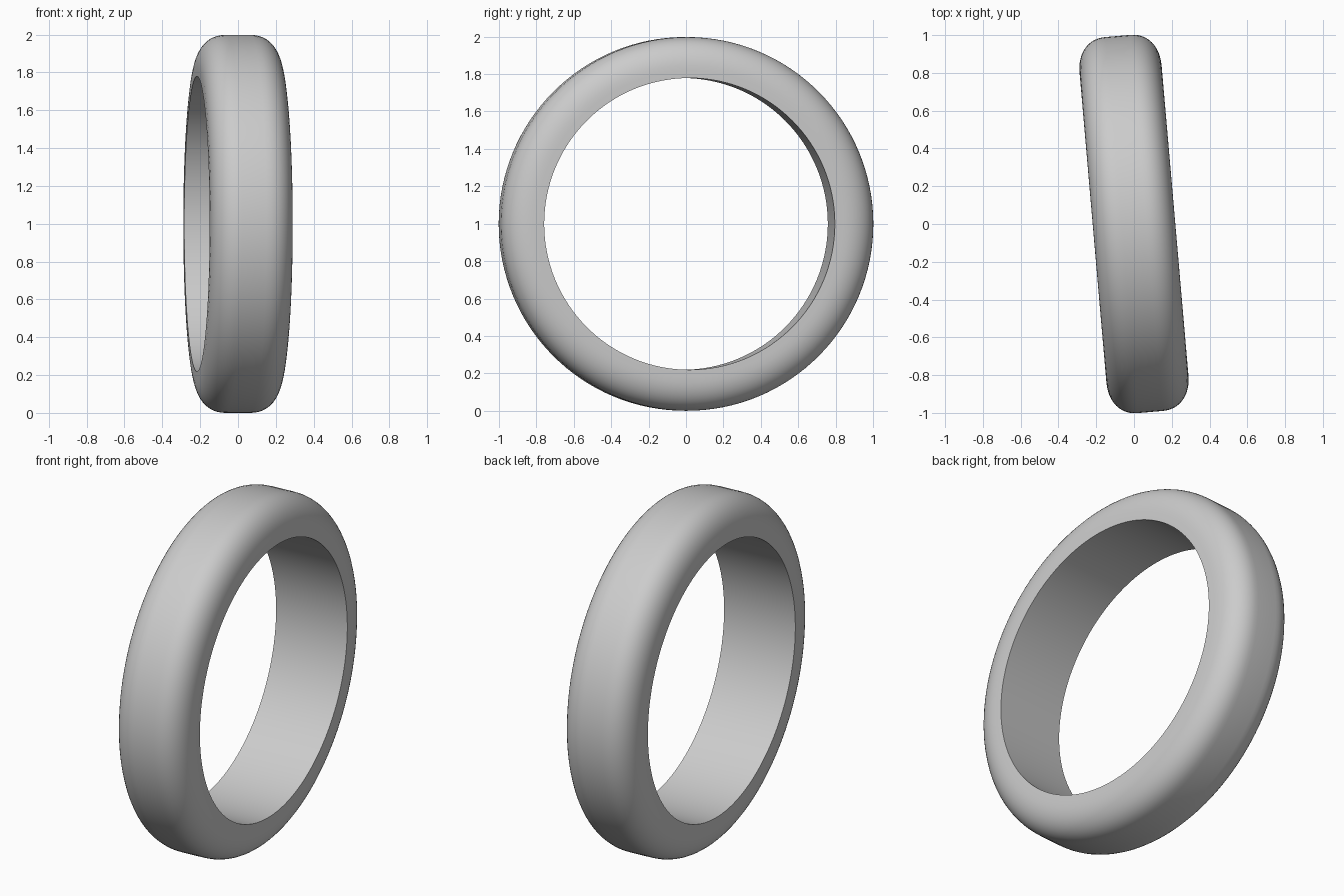
import bpy, bmesh, math
from mathutils import Matrix

cube = bpy.data.objects.get("Cube")
if cube:
    bpy.data.objects.remove(cube, do_unlink=True)

OUTER, INNER, HALF = 0.999, 0.78, 0.218   # radii and half width
CROWN, SHOULDER = 0.065, 0.82             # flat half width, radius where side starts
ROUND, POWER = 12, 2.2
SEGMENTS = 128
TURN = math.radians(4.95)


def corner():
    # Soft superelliptic shoulder, from flat side to crown, as (x, radius)
    points = []
    for i in range(ROUND + 1):
        a = math.pi / 2 * i / ROUND
        points.append((CROWN + (HALF - CROWN) * math.cos(a) ** (2 / POWER),
                       SHOULDER + (OUTER - SHOULDER) * math.sin(a) ** (2 / POWER)))
    return points


# Closed band cross-section, mirrored across its middle
half = [(HALF, INNER)] + corner()
profile = half + [(-x, r) for x, r in reversed(half)]

# Revolve the cross-section around the x axis
bm = bmesh.new()
rings = []
for s in range(SEGMENTS):
    a = math.tau * s / SEGMENTS
    rings.append([bm.verts.new((x, r * math.cos(a), r * math.sin(a))) for x, r in profile])
n = len(profile)
for s in range(SEGMENTS):
    p, q = rings[s], rings[(s + 1) % SEGMENTS]
    for i in range(n):
        j = (i + 1) % n
        bm.faces.new((p[i], p[j], q[j], q[i]))
bmesh.ops.recalc_face_normals(bm, faces=bm.faces)

# Turn the ring slightly and stand it on the ground
bm.transform(Matrix.Translation((0, 0, OUTER)) @ Matrix.Rotation(TURN, 4, "Z"))
mesh = bpy.data.meshes.new("ring_band")
bm.to_mesh(mesh)
bm.free()
ring = bpy.data.objects.new("ring_band", mesh)
bpy.context.collection.objects.link(ring)

# Plain grey material
grey = bpy.data.materials.new("light_grey")
grey.use_nodes = True
colour = (0.6, 0.6, 0.6, 1)
grey.diffuse_color = colour
for node in grey.node_tree.nodes:
    if node.type == "BSDF_PRINCIPLED":
        node.inputs["Base Color"].default_value = colour
mesh.materials.append(grey)

# Smooth surface with crisp inner rims
bpy.ops.object.select_all(action="DESELECT")
ring.select_set(True)
bpy.context.view_layer.objects.active = ring
bpy.ops.object.shade_smooth_by_angle(angle=math.radians(40))
